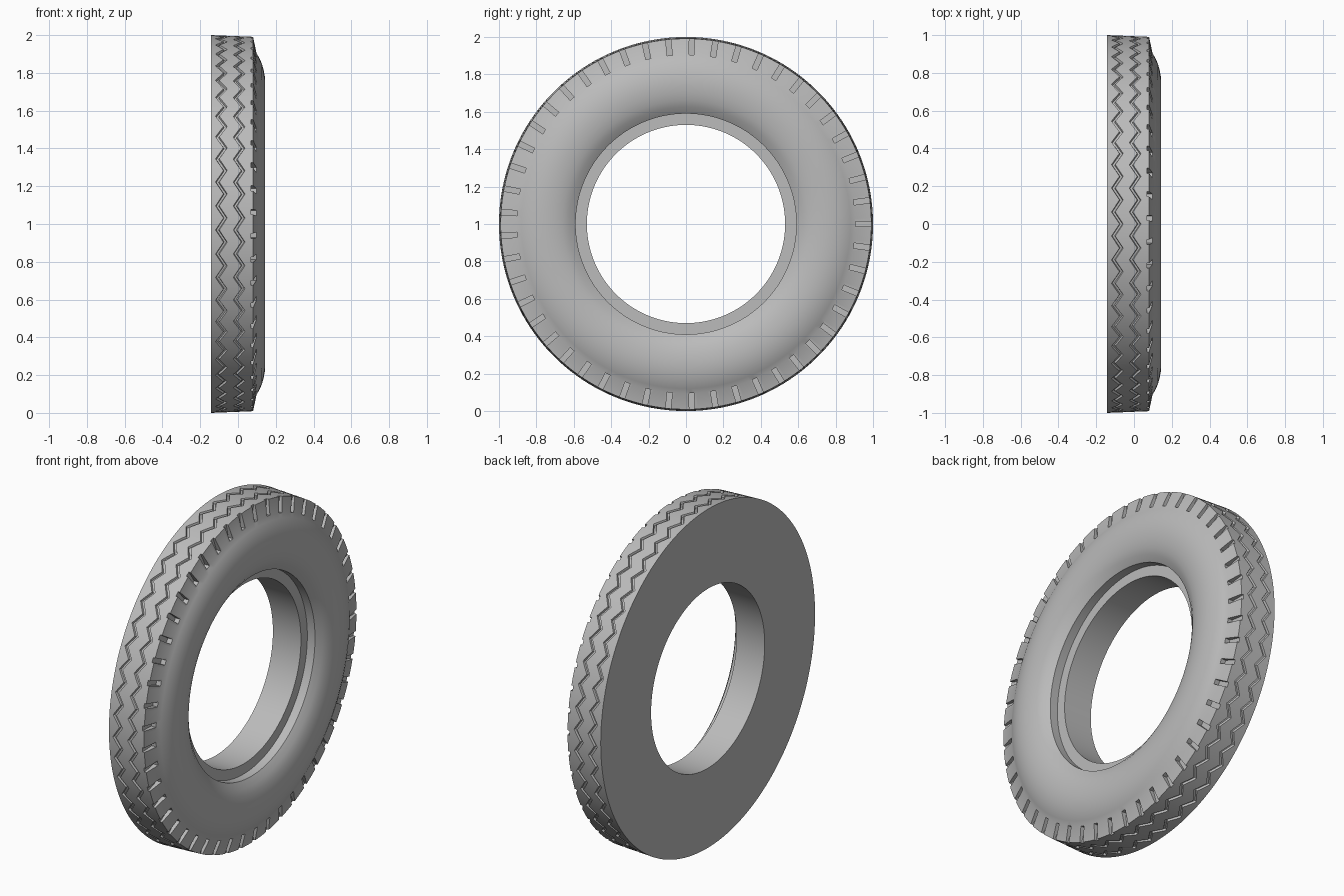
import bpy, bmesh, math
from mathutils import Matrix, Vector

cube = bpy.data.objects.get("Cube")
if cube:
    bpy.data.objects.remove(cube, do_unlink=True)

BLOCKS = 49                # tread pattern repeats
STEPS = BLOCKS * 4         # angular segments
CENTRE = Vector((0, 0, 1))

# Rubber material
rubber = bpy.data.materials.new("grey_rubber")
rubber.use_nodes = True
colour = (0.5, 0.5, 0.5, 1)
rubber.diffuse_color = colour
rubber.node_tree.nodes["Principled BSDF"].inputs["Base Color"].default_value = colour


def add_object(name, bm):
    bmesh.ops.recalc_face_normals(bm, faces=bm.faces)
    mesh = bpy.data.meshes.new(name)
    bm.to_mesh(mesh)
    bm.free()
    mesh.materials.append(rubber)
    obj = bpy.data.objects.new(name, mesh)
    bpy.context.collection.objects.link(obj)
    return obj


def tread_radius(x):
    return 1.0 - 0.04 * (x + 0.143)


# Bulging sidewall, bead lip and recessed rim ledge as (x, radius)
SIDEWALL = [(0.08, 0.991), (0.098, 0.905), (0.112, 0.88), (0.126, 0.85),
            (0.136, 0.815), (0.142, 0.78), (0.143, 0.74), (0.139, 0.70),
            (0.13, 0.66), (0.115, 0.625), (0.09, 0.59),
            (0.04, 0.59), (0.04, 0.53)]


def section(step):
    """Tyre cross-section, its two tread grooves swaying from side to side."""
    sway = 0.021 * (0, 1, 0, -1)[step % 4]
    pts = [(-0.143, 0.53), (-0.143, 1.0)]
    for middle in (-0.088, 0.006):
        for offset, depth in ((-0.010, 0), (-0.006, 0.012), (0.006, 0.012), (0.010, 0)):
            x = middle + sway + offset
            pts.append((x, tread_radius(x) - depth))
    return pts + SIDEWALL


# Tyre body: the cross-section carried around the axle
bm = bmesh.new()
rings = []
for step in range(STEPS):
    a = math.tau * step / STEPS
    rings.append([bm.verts.new(CENTRE + Vector((x, r * math.cos(a), r * math.sin(a))))
                  for x, r in section(step)])
for i, ring in enumerate(rings):
    after = rings[(i + 1) % STEPS]
    for j in range(len(ring)):
        k = (j + 1) % len(ring)
        bm.faces.new((ring[j], ring[k], after[k], after[j]))
tyre = add_object("tyre", bm)

# Shoulder notches: one ring of radial blocks
bm = bmesh.new()
block = Matrix.Translation((0.168, 0.98, 0)) @ Matrix.Diagonal((0.2, 0.15, 0.028, 1))
for i in range(BLOCKS):
    turn = Matrix.Rotation(math.tau * i / BLOCKS, 4, 'X')
    bmesh.ops.create_cube(bm, size=1, matrix=Matrix.Translation(CENTRE) @ turn @ block)
cutter = add_object("notch_cutter", bm)
cutter.hide_render = True

cut = tyre.modifiers.new("shoulder_notches", 'BOOLEAN')
cut.operation = 'DIFFERENCE'
cut.solver = 'EXACT'
cut.object = cutter

bpy.ops.object.select_all(action='DESELECT')
tyre.select_set(True)
bpy.context.view_layer.objects.active = tyre
bpy.ops.object.modifier_apply(modifier=cut.name)
bpy.data.objects.remove(cutter, do_unlink=True)

# Soft rubber with crisp groove and notch edges
bpy.ops.object.shade_smooth_by_angle(angle=math.radians(33))
